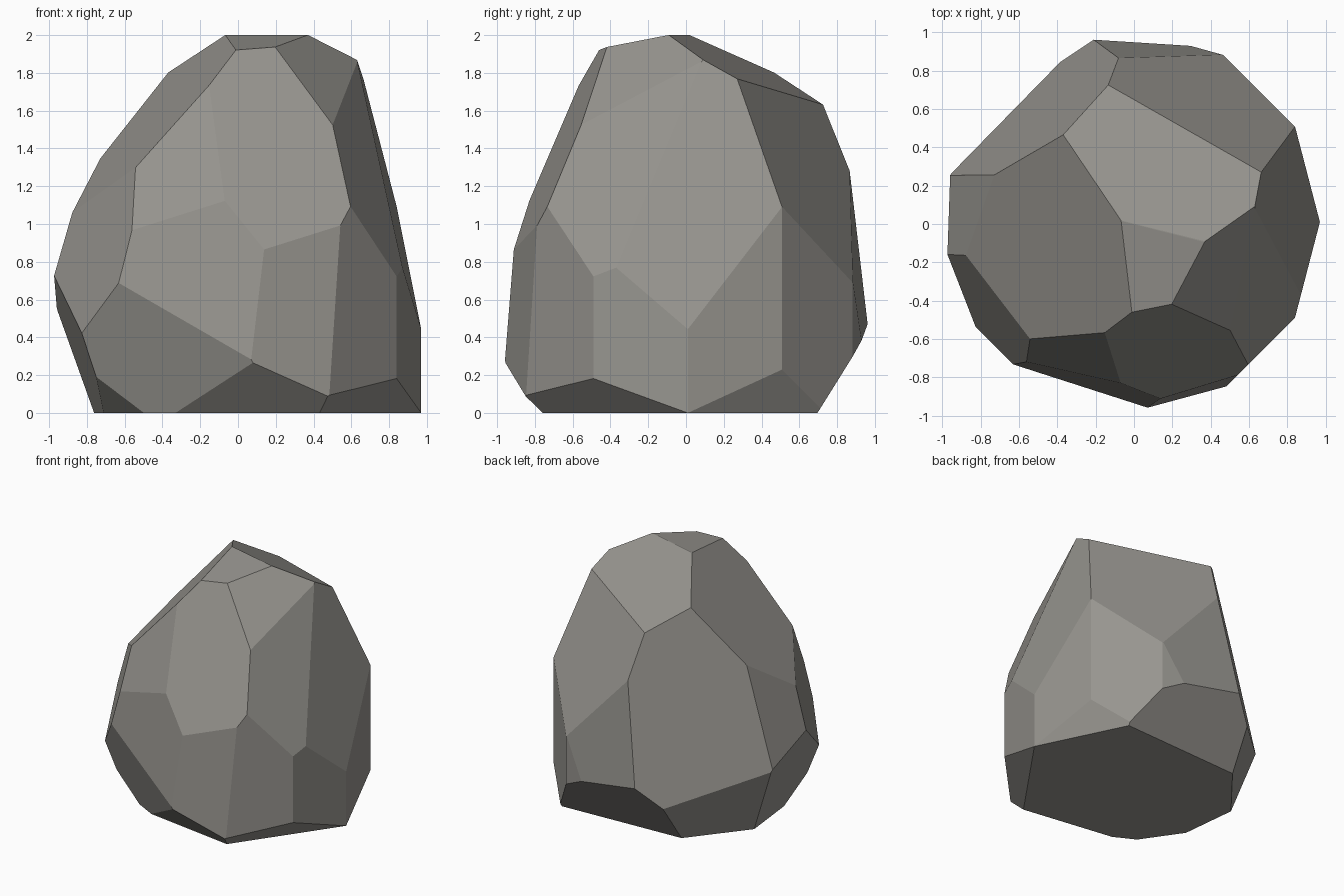
import bpy
import bmesh
from mathutils import Vector

# Remove the default object only
default_object = bpy.data.objects.get("Cube")
if default_object:
    bpy.data.objects.remove(default_object, do_unlink=True)

# Each cut is the point of a flat facet nearest to the middle of the stone;
# the facet is perpendicular to the line from the middle to that point.
MIDDLE = Vector((0, 0, 1))

CROWN_CUTS = [
    (-.042, -.166, .970),   # small front cap
    (.102, .410, .769),     # long slope falling to the back
    (.572, -.411, .558),    # front shoulder on the +x side
    (-.512, -.138, .468),   # broad slope on the -x side
]

FRONT_CUTS = [
    (.116, -.710, .320),    # tall main face
    (-.245, -.712, .272),   # upper face beside it
    (-.206, -.798, .088),   # lower face
    (.253, -.870, .040),    # lower face, towards +x
    (.665, -.665, 0),       # upright corner face
]

SIDE_CUTS = [
    (.707, -.290, .275),    # +x side, front half
    (.787, -.042, .190),    # +x side, back half
    (.911, .237, 0),        # +x side, upright, back
    (.906, -.236, 0),       # +x side, upright, front
    (-.683, -.420, .191),   # -x side, front
    (-.784, .122, .228),    # -x side, back
]

BACK_CUTS = [
    (-.487, .532, .140),    # large face towards -x
    (.320, .656, .313),     # upper face
    (.071, .874, .091),     # lower face
    (.261, .939, 0),        # thin sliver
    (.674, .674, 0),        # upright corner face
]

UNDERSIDE_CUTS = [
    (-.127, -.859, -.806),  # front chamfer
    (-.441, -.838, -.297),  # front corner, -x
    (-.742, -.511, -.806),  # small corner chip
    (-.959, -.105, -.333),  # -x chamfer
    (-.745, .598, -.329),   # back corner, -x
    (-.045, .922, -.603),   # back chamfer
    (.988, .487, -.500),    # back corner, +x
    (.736, -.516, -.889),   # front corner, +x
]


def make_material(name, colour):
    """One flat colour for both viewport and render."""
    material = bpy.data.materials.new(name)
    material.use_nodes = True
    material.diffuse_color = colour
    shader = next(node for node in material.node_tree.nodes
                  if node.type == 'BSDF_PRINCIPLED')
    shader.inputs["Base Color"].default_value = colour
    shader.inputs["Roughness"].default_value = 0.9
    return material


def chisel(bm, offset):
    """Slice away everything beyond one facet and close the opening."""
    direction = Vector(offset)
    bmesh.ops.bisect_plane(
        bm,
        geom=bm.verts[:] + bm.edges[:] + bm.faces[:],
        dist=0.0001,
        plane_co=MIDDLE + direction,
        plane_no=direction.normalized(),
        clear_outer=True,
    )
    bmesh.ops.holes_fill(bm, edges=bm.edges[:], sides=0)


# Block standing on the ground, chiselled facet by facet
bm = bmesh.new()
bmesh.ops.create_cube(bm, size=2)
bmesh.ops.translate(bm, verts=bm.verts[:], vec=MIDDLE)
for group in (CROWN_CUTS, FRONT_CUTS, SIDE_CUTS, BACK_CUTS, UNDERSIDE_CUTS):
    for cut in group:
        chisel(bm, cut)
bmesh.ops.recalc_face_normals(bm, faces=bm.faces[:])

# Flat shaded stone
mesh = bpy.data.meshes.new("boulder")
bm.to_mesh(mesh)
bm.free()
mesh.materials.append(make_material("warm grey stone", (.31, .30, .275, 1)))
boulder = bpy.data.objects.new("boulder", mesh)
bpy.context.collection.objects.link(boulder)
